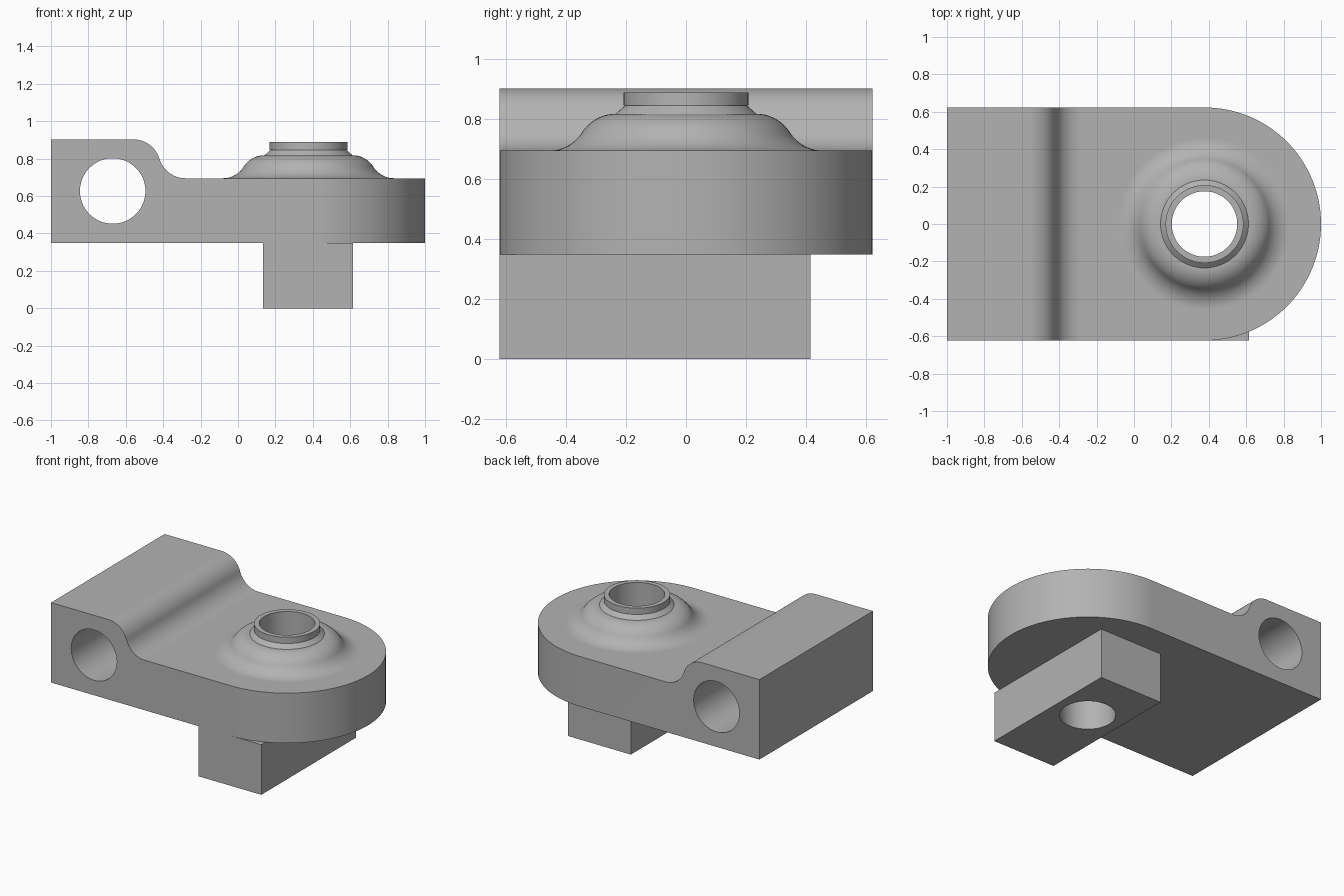
import bpy
import bmesh
from math import sin, cos, pi, atan2, radians
from mathutils import Matrix, Vector

if "Cube" in bpy.data.objects:
    bpy.data.objects.remove(bpy.data.objects["Cube"], do_unlink=True)

# Main dimensions
HALF_W = 0.623
BASE, PLATE, TOP = 0.348, 0.695, 0.903
PIVOT = Vector((0.377, 0, 0))
BORE = 0.175

grey = bpy.data.materials.new("machined grey")
grey.use_nodes = True
grey.diffuse_color = (0.45, 0.45, 0.45, 1)
grey.node_tree.nodes["Principled BSDF"].inputs["Base Color"].default_value = grey.diffuse_color


def finish(name, bm):
    bmesh.ops.recalc_face_normals(bm, faces=bm.faces)
    mesh = bpy.data.meshes.new(name)
    bm.to_mesh(mesh)
    bm.free()
    mesh.materials.append(grey)
    obj = bpy.data.objects.new(name, mesh)
    bpy.context.collection.objects.link(obj)
    return obj


def prism(name, points, offset):
    """Extrude a closed outline along the offset vector."""
    bm = bmesh.new()
    face = bm.faces.new([bm.verts.new(p) for p in points])
    extruded = bmesh.ops.extrude_face_region(bm, geom=[face], use_keep_orig=True)
    verts = [v for v in extruded["geom"] if isinstance(v, bmesh.types.BMVert)]
    bmesh.ops.translate(bm, vec=offset, verts=verts)
    return finish(name, bm)


def rod(name, centre, radius, length, axis):
    bm = bmesh.new()
    turn = Matrix.Rotation(pi / 2, 4, "X") if axis == "Y" else Matrix()
    bmesh.ops.create_cone(bm, cap_ends=True, segments=96, radius1=radius, radius2=radius,
                          depth=length, matrix=Matrix.Translation(centre) @ turn)
    return finish(name, bm)


def s_curve(start, end, steps=14):
    """Two equal tangent arcs from level to level."""
    dx, dz = (end[0] - start[0]) / 2, (end[1] - start[1]) / 2
    angle = 2 * atan2(abs(dz), abs(dx))
    rx = dx / sin(angle)
    rz = dz / (1 - cos(angle))
    first = [(rx * sin(angle * i / steps), rz * (1 - cos(angle * i / steps)))
             for i in range(steps + 1)]
    half = [(start[0] + x, start[1] + z) for x, z in first]
    return half + [(end[0] - x, end[1] - z) for x, z in reversed(first[:-1])]


def boolean(obj, cutter, operation):
    mod = obj.modifiers.new(operation.lower(), "BOOLEAN")
    mod.operation = operation
    mod.solver = "EXACT"
    mod.object = cutter
    bpy.context.view_layer.objects.active = obj
    bpy.ops.object.modifier_apply(modifier=mod.name)


def smooth(obj):
    bpy.ops.object.select_all(action="DESELECT")
    obj.select_set(True)
    bpy.context.view_layer.objects.active = obj
    bpy.ops.object.shade_smooth_by_angle(angle=radians(25))
    obj.modifiers.new("clean normals", "WEIGHTED_NORMAL").keep_sharp = True


# Body: side profile with a raised end, trimmed to a round-ended plan
side = [(-1, BASE), (-1, TOP)] + s_curve((-0.56, TOP), (-0.28, PLATE)) + [(1.1, PLATE), (1.1, BASE)]
body = prism("body", [(x, -HALF_W, z) for x, z in side], (0, 2 * HALF_W, 0))

arc = [pi * i / 64 - pi / 2 for i in range(65)]
plan = [(-1.2, HALF_W, 0), (-1.2, -HALF_W, 0)]
plan += [(PIVOT.x + HALF_W * cos(a), HALF_W * sin(a), 0) for a in arc]
trim = prism("plan_trim", plan, (0, 0, 1.5))

# Lower block under the round end
x0, x1, y0, y1 = 0.133, 0.615, -HALF_W, 0.415
block = prism("lower_block", [(x0, y0, 0), (x1, y0, 0), (x1, y1, 0), (x0, y1, 0)], (0, 0, BASE))

# Holes: vertical bore and cross hole
bore = rod("bore_cutter", PIVOT, BORE, 3, "Z")
cross = rod("cross_hole_cutter", (-0.67, 0, 0.627), BORE, 3, "Y")
boolean(body, trim, "INTERSECT")
boolean(body, bore, "DIFFERENCE")
boolean(body, cross, "DIFFERENCE")
boolean(block, bore, "DIFFERENCE")
for helper in (trim, bore, cross):
    bpy.data.objects.remove(helper, do_unlink=True)

# Boss: flared skirt, short cone, collar and bore wall, turned about the pivot
outline = s_curve((0.458, PLATE), (0.235, 0.818))
outline += [(0.203, 0.846), (0.208, 0.846), (0.208, 0.89), (BORE, 0.89), (BORE, PLATE)]
bm = bmesh.new()
ring = [bm.verts.new((PIVOT.x + r, 0, z)) for r, z in outline]
edges = [bm.edges.new(pair) for pair in zip(ring, ring[1:])]
bmesh.ops.spin(bm, geom=ring + edges, cent=PIVOT, axis=(0, 0, 1), angle=2 * pi,
               steps=96, use_merge=True)
bmesh.ops.remove_doubles(bm, verts=bm.verts, dist=0.0001)
boss = finish("boss", bm)

for part in (body, block, boss):
    smooth(part)
